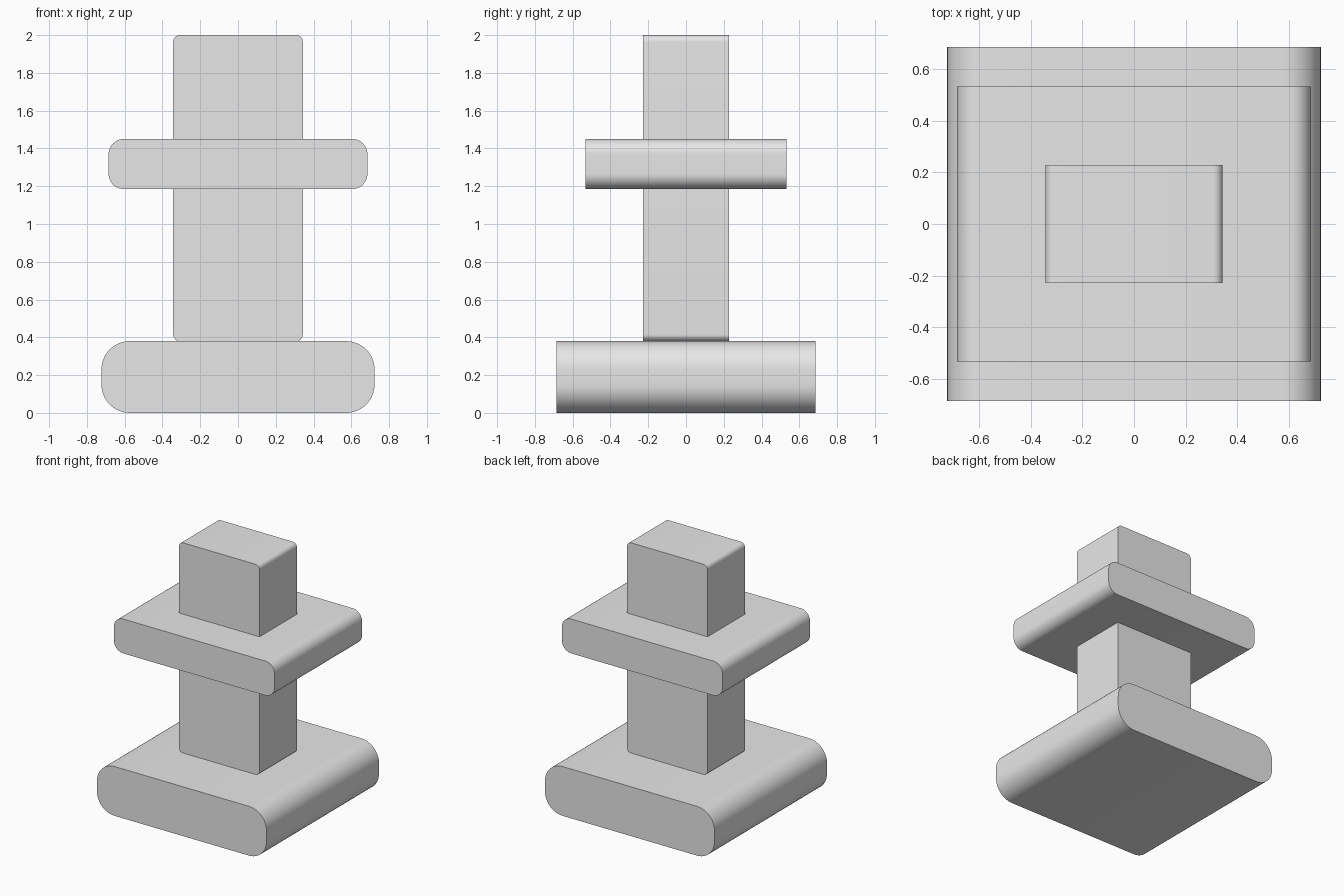
import bpy
import math
from math import cos, sin, pi

cube = bpy.data.objects.get("Cube")
if cube:
    bpy.data.objects.remove(cube, do_unlink=True)

# Single plain grey
grey = bpy.data.materials.new("plain grey")
grey.use_nodes = True
colour = (0.8, 0.8, 0.8, 1)
grey.diffuse_color = colour
grey.node_tree.nodes["Principled BSDF"].inputs["Base Color"].default_value = colour


def rounded_slab(name, half_x, half_y, bottom, top, radius, steps=12):
    """Rounded rectangle in x and z, extruded straight along y."""
    profile = []
    corners = [(1, top - radius, 0), (-1, top - radius, pi / 2),
               (-1, bottom + radius, pi), (1, bottom + radius, 3 * pi / 2)]
    for side, z, start in corners:
        for i in range(steps + 1):
            a = start + pi / 2 * i / steps
            profile.append((side * (half_x - radius) + radius * cos(a),
                            z + radius * sin(a)))
    n = len(profile)
    verts = [(x, y, z) for y in (-half_y, half_y) for x, z in profile]
    faces = [tuple(range(n)), tuple(reversed(range(n, 2 * n)))]
    faces += [(i, i + n, (i + 1) % n + n, (i + 1) % n) for i in range(n)]
    mesh = bpy.data.meshes.new(name)
    mesh.from_pydata(verts, [], faces)
    mesh.materials.append(grey)
    obj = bpy.data.objects.new(name, mesh)
    bpy.context.collection.objects.link(obj)

    # Smooth the rounded edges, keep the end faces crisp
    bpy.ops.object.select_all(action="DESELECT")
    obj.select_set(True)
    bpy.context.view_layer.objects.active = obj
    bpy.ops.object.shade_smooth_by_angle(angle=math.radians(30))
    return obj


rounded_slab("base", 0.723, 0.685, 0, 0.38, 0.15)
rounded_slab("column", 0.343, 0.228, 0.38, 2, 0.035)
rounded_slab("upper_shelf", 0.685, 0.533, 1.185, 1.45, 0.08)
